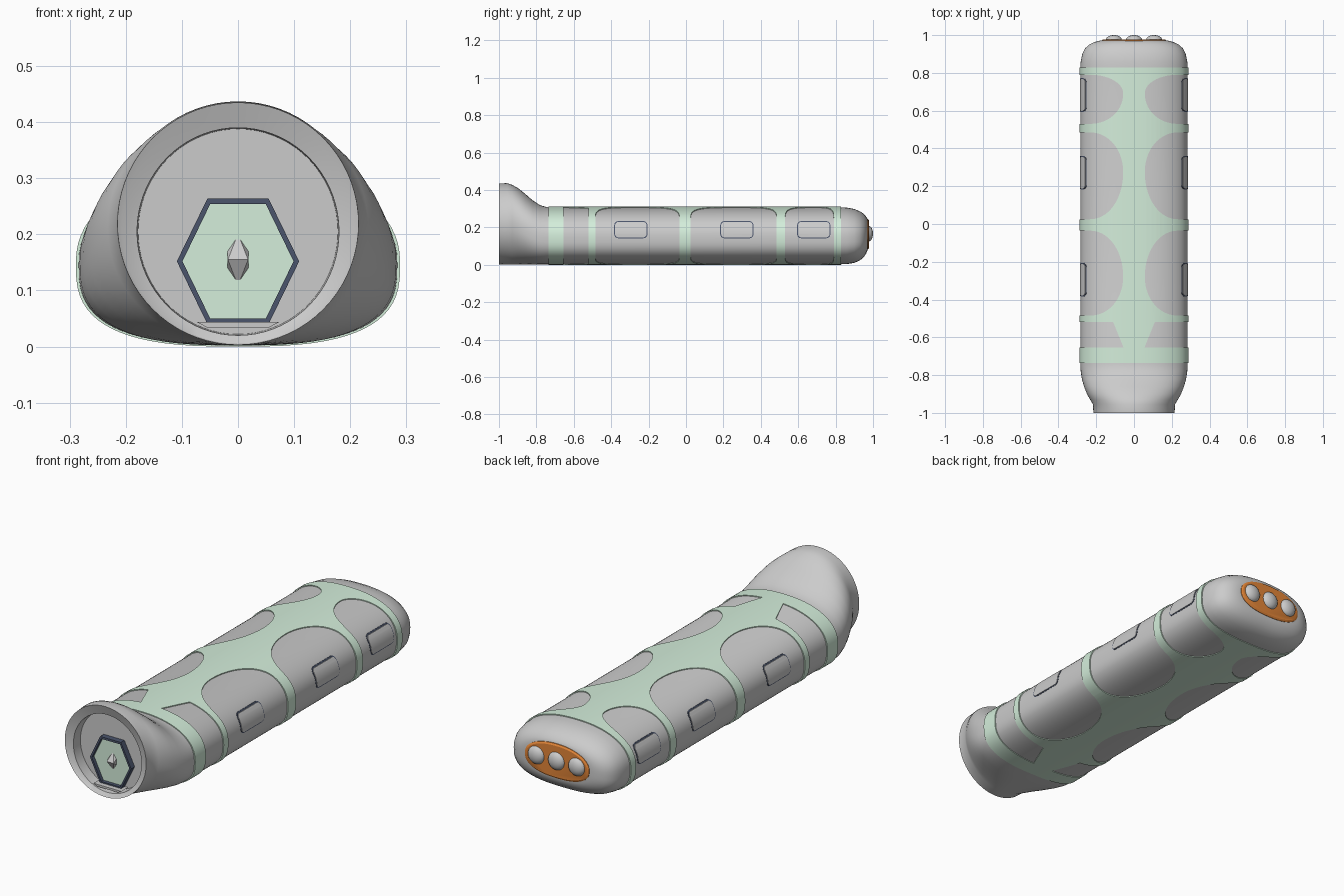
import bpy, bmesh, math
from mathutils import Matrix, Vector

if "Cube" in bpy.data.objects:
    bpy.data.objects.remove(bpy.data.objects["Cube"])


def material(name, rgb):
    m = bpy.data.materials.new(name)
    m.diffuse_color = (*rgb, 1)
    m.use_nodes = True
    m.node_tree.nodes["Principled BSDF"].inputs["Base Color"].default_value = m.diffuse_color
    return m


GREEN = material("pale_green", (0.66, 0.86, 0.71))
ORANGE = material("orange", (0.78, 0.24, 0.04))
DARK = material("dark_trim", (0.07, 0.09, 0.15))


def finish(name, bm, mat=None, smooth=True):
    bmesh.ops.recalc_face_normals(bm, faces=bm.faces[:])
    me = bpy.data.meshes.new(name)
    bm.to_mesh(me)
    bm.free()
    ob = bpy.data.objects.new(name, me)
    bpy.context.collection.objects.link(ob)
    if mat:
        me.materials.append(mat)
    if smooth:
        soften(ob)
    return ob


def soften(ob):
    bpy.ops.object.select_all(action='DESELECT')
    ob.select_set(True)
    bpy.context.view_layer.objects.active = ob
    bpy.ops.object.shade_smooth_by_angle(angle=math.radians(32))


def section(y, hw, z0, z1, b=1.0, n=72):
    """Superellipse ring; b=0 is round, b=1 is the flattened body shape."""
    zc = z0 + (z1 - z0) * (0.5 - 0.03 * b)
    pts = []
    for i in range(n):
        a = 2 * math.pi * i / n
        c, s = math.cos(a), math.sin(a)
        e = 2 / (2 + (0.3 if s > 0 else 0.8) * b)
        h = z1 - zc if s > 0 else zc - z0
        pts.append((math.copysign(hw * abs(c) ** e, c), y,
                    zc + math.copysign(h * abs(s) ** e, s)))
    return pts


def loft(sections):
    bm = bmesh.new()
    rings = [[bm.verts.new(p) for p in section(*s)] for s in sections]
    n = len(rings[0])
    for r, q in zip(rings, rings[1:]):
        for i in range(n):
            bm.faces.new((r[i], r[(i + 1) % n], q[(i + 1) % n], q[i]))
    bm.faces.new(rings[0])
    bm.faces.new(rings[-1])
    return bm


def prism(bm, low, high):
    a = [bm.verts.new(p) for p in low]
    b = [bm.verts.new(p) for p in high]
    bm.faces.new(a)
    bm.faces.new(b)
    for i in range(len(a)):
        j = (i + 1) % len(a)
        bm.faces.new((a[i], a[j], b[j], b[i]))


def carve(ob, bm, op):
    """Boolean with a temporary cutter, then remove the cutter."""
    cutter = finish("cutter", bm, smooth=False)
    cutter.hide_render = True
    mod = ob.modifiers.new("cut", 'BOOLEAN')
    mod.object, mod.operation, mod.solver = cutter, op, 'EXACT'
    bpy.context.view_layer.objects.active = ob
    bpy.ops.object.modifier_apply(modifier=mod.name)
    bpy.data.objects.remove(cutter)
    soften(ob)


# Grey core: recessed round mouth, neck, grip body and rounded end
finish("body_core", loft([
    (-0.935, 0.178, 0.022, 0.388, 0), (-0.985, 0.180, 0.020, 0.390, 0),
    (-0.995, 0.207, 0.005, 0.420, 0), (-1.0, 0.215, 0.003, 0.435, 0),
    (-0.955, 0.217, 0.002, 0.437, 0), (-0.93, 0.232, 0.002, 0.428, 0.1),
    (-0.90, 0.249, 0.002, 0.412, 0.25), (-0.86, 0.265, 0.002, 0.380, 0.5),
    (-0.82, 0.276, 0.002, 0.345, 0.75), (-0.78, 0.282, 0.002, 0.319, 0.95),
    (-0.74, 0.284, 0.003, 0.308), (0.82, 0.284, 0.003, 0.308),
    (0.86, 0.282, 0.004, 0.306), (0.90, 0.274, 0.011, 0.299),
    (0.93, 0.259, 0.024, 0.286), (0.95, 0.237, 0.041, 0.273),
    (0.963, 0.210, 0.060, 0.258), (0.971, 0.178, 0.080, 0.244)]))

# Green sleeve with side windows, outlines drawn as seen from above
sleeve = finish("green_sleeve", loft([(-0.735, 0.289, 0, 0.312),
                                      (0.828, 0.289, 0, 0.312)]), GREEN)


def lobe(y0, y1, tip, k=14):
    """Outline from the outer edge in to a rounded tip and back out."""
    pts = [(0.35, y0)]
    for i in range(k * 2 + 1):
        a = math.pi * (i / (2 * k)) - math.pi / 2
        reach = tip - y0 if a < 0 else y1 - tip
        pts.append((0.235 - 0.178 * math.cos(a) ** 0.95 if abs(a) < 1.57 else 0.235,
                    tip + reach * math.sin(a)))
    return pts + [(0.35, y1)]


outlines = [lobe(-0.485, -0.035, -0.28), lobe(0.025, 0.485, 0.275),
            lobe(0.53, 0.79, 0.69),
            [(0.35, -0.655), (0.055, -0.655), (0.11, -0.52), (0.35, -0.52)]]
cut = bmesh.new()
for o in outlines:
    for s in (-1, 1):
        prism(cut, [(s * x, y, -0.1) for x, y in o], [(s * x, y, 0.5) for x, y in o])
carve(sleeve, cut, 'DIFFERENCE')


# Rounded side buttons with thin dark rims following the body curve
def rounded_rect(cy, cz, hy, hz, r):
    pts = []
    for q, (sy, sz) in enumerate(((1, 1), (-1, 1), (-1, -1), (1, -1))):
        for i in range(6):
            a = math.pi / 2 * (q + i / 5)
            pts.append((cy + sy * (hy - r) + r * math.cos(a),
                        cz + sz * (hz - r) + r * math.sin(a)))
    return pts


for name, grow, inset, mat in (("button_rims", 0.001, 0, DARK),
                               ("side_buttons", 0.003, 0.005, None)):
    ob = finish(name, loft([(y, 0.284 + grow, 0.003 - grow, 0.308 + grow)
                            for y in (-0.6, 0.82)]), mat)
    cut = bmesh.new()
    for cy in (-0.295, 0.272, 0.683):
        o = rounded_rect(cy, 0.188, 0.089 - inset, 0.046 - inset, 0.022 - inset)
        for s in (-1, 1):
            prism(cut, [(s * 0.2, y, z) for y, z in o], [(s * 0.4, y, z) for y, z in o])
    carve(ob, cut, 'INTERSECT')

# Orange end plate with three domed keys
finish("end_plate", loft([(0.95, 0.172, 0.080, 0.248, 0.5),
                          (0.973, 0.170, 0.082, 0.246, 0.5),
                          (0.978, 0.162, 0.090, 0.238, 0.5)]), ORANGE)
for i, x in enumerate((-0.107, 0, 0.107)):
    bm = bmesh.new()
    bmesh.ops.create_uvsphere(bm, u_segments=24, v_segments=14, radius=1,
                              matrix=Matrix.LocRotScale(Vector((x, 0.974, 0.167)), None,
                                                        Vector((0.043, 0.026, 0.043))))
    finish(f"end_key_{i + 1}", bm)


# Hexagonal socket in the mouth
def hexagon(w, h, y):
    return [(x * w, y, 0.152 + z * h) for x, z in
            ((1, 0), (0.5, 1), (-0.5, 1), (-1, 0), (-0.5, -1), (0.5, -1))]


bm = bmesh.new()
loops = [[bm.verts.new(p) for p in hexagon(*a)] for a in
         ((0.109, 0.112, -0.930), (0.109, 0.112, -0.962),
          (0.099, 0.102, -0.962), (0.099, 0.102, -0.930))]
for k in range(4):
    for i in range(6):
        j = (i + 1) % 6
        bm.faces.new((loops[k][i], loops[k][j], loops[(k + 1) % 4][j], loops[(k + 1) % 4][i]))
finish("socket_frame", bm, DARK, False)

bm = bmesh.new()
prism(bm, hexagon(0.1, 0.103, -0.930), hexagon(0.1, 0.103, -0.945))
finish("socket_panel", bm, GREEN, False)

# Faceted pin at the socket centre
bm = bmesh.new()
base = [bm.verts.new((x, -0.945, 0.155 + z)) for x, z in
        ((0.019, 0.014), (0.004, 0.036), (-0.004, 0.036), (-0.019, 0.014),
         (-0.019, -0.014), (-0.004, -0.036), (0.004, -0.036), (0.019, -0.014))]
tips = [bm.verts.new((x, -0.965, 0.155)) for x in (0.018, -0.018)]
bm.faces.new(base)
for a in ((0, 1, 'R'), (6, 7, 'R'), (7, 0, 'R'), (2, 3, 'L'), (3, 4, 'L'), (4, 5, 'L')):
    bm.faces.new((base[a[0]], base[a[1]], tips[0 if a[2] == 'R' else 1]))
bm.faces.new((base[1], base[2], tips[1], tips[0]))
bm.faces.new((base[5], base[6], tips[0], tips[1]))
finish("socket_pin", bm, None, False)

# Small shelf under the socket
bm = bmesh.new()
shelf = ((-0.074, 0.044), (0.074, 0.044), (0.055, 0.034), (-0.055, 0.034))
prism(bm, [(x, -0.985, z) for x, z in shelf], [(x, -0.93, z) for x, z in shelf])
finish("mouth_shelf", bm, None, False)
